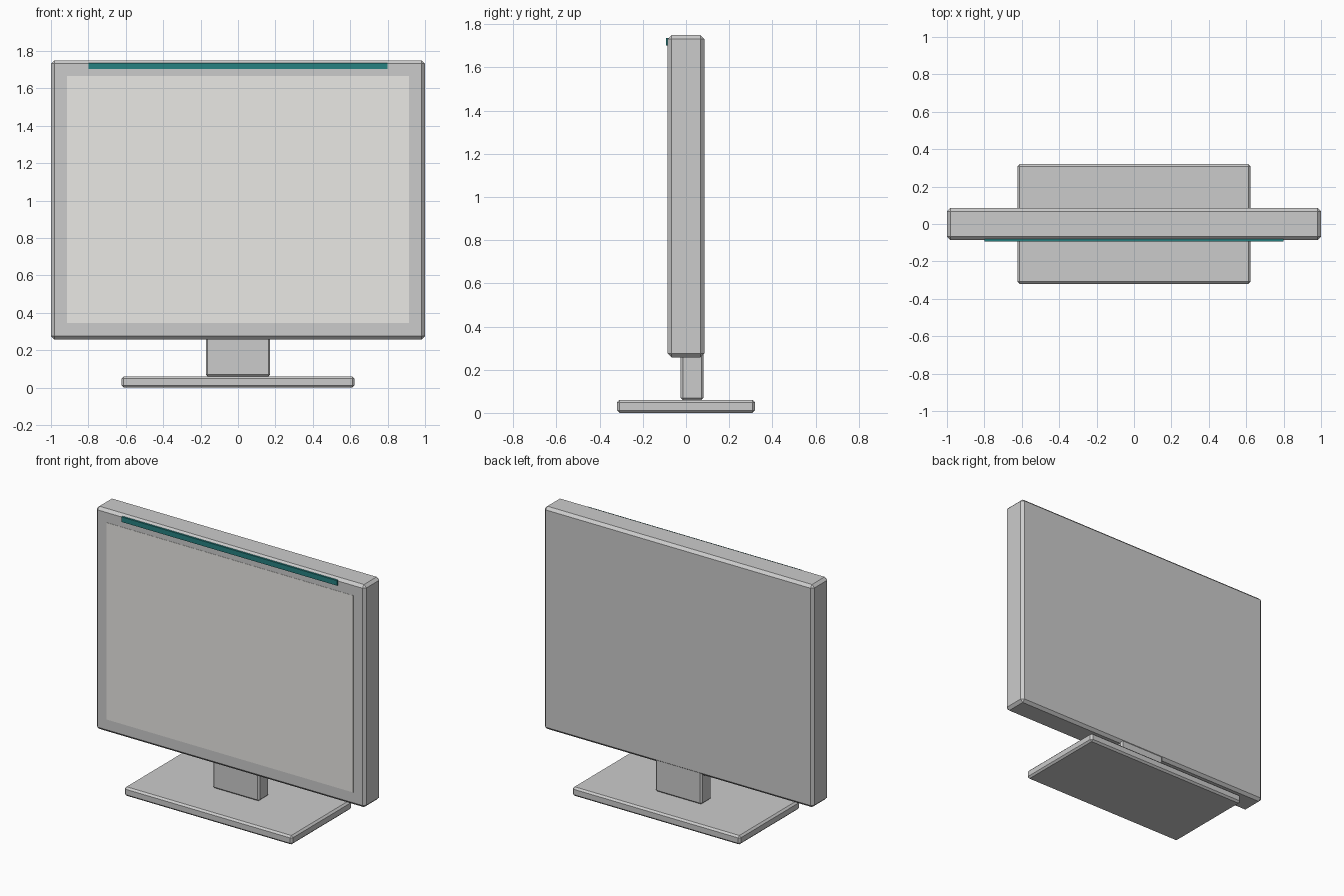
import bpy

if "Cube" in bpy.data.objects:
    bpy.data.objects.remove(bpy.data.objects["Cube"])


def material(name, color):
    mat = bpy.data.materials.new(name)
    mat.diffuse_color = color
    mat.use_nodes = True
    mat.node_tree.nodes["Principled BSDF"].inputs["Base Color"].default_value = mat.diffuse_color
    return mat


def box(name, x, y, z, bevel=0.0, mat=None):
    """Box from (min, max) ranges, with an optional one-step chamfer."""
    ranges = (x, y, z)
    bpy.ops.mesh.primitive_cube_add(size=1, location=[(a + b) / 2 for a, b in ranges])
    ob = bpy.context.object
    ob.name = name
    ob.scale = [b - a for a, b in ranges]
    bpy.ops.object.transform_apply(location=False, rotation=False, scale=True)
    if bevel:
        mod = ob.modifiers.new("chamfer", 'BEVEL')
        mod.width = bevel
        mod.segments = 1
    if mat:
        ob.data.materials.append(mat)
    return ob


teal = material("teal", (0.02, 0.22, 0.22, 1))
pale = material("pale_screen", (0.82, 0.81, 0.78, 1))

# Stand
box("base", (-0.623, 0.623), (-0.32, 0.32), (0, 0.06), 0.012)
box("neck", (-0.172, 0.172), (-0.025, 0.082), (0.06, 0.29), 0.01)

# Display housing
box("housing", (-1, 1), (-0.085, 0.085), (0.257, 1.75), 0.018)

# Screen, sitting almost flush in the bezel
box("screen", (-0.915, 0.915), (-0.0865, -0.08), (0.345, 1.665), mat=pale)

# Coloured strip along the top bezel
box("top_strip", (-0.8, 0.8), (-0.093, -0.08), (1.703, 1.737), mat=teal)
